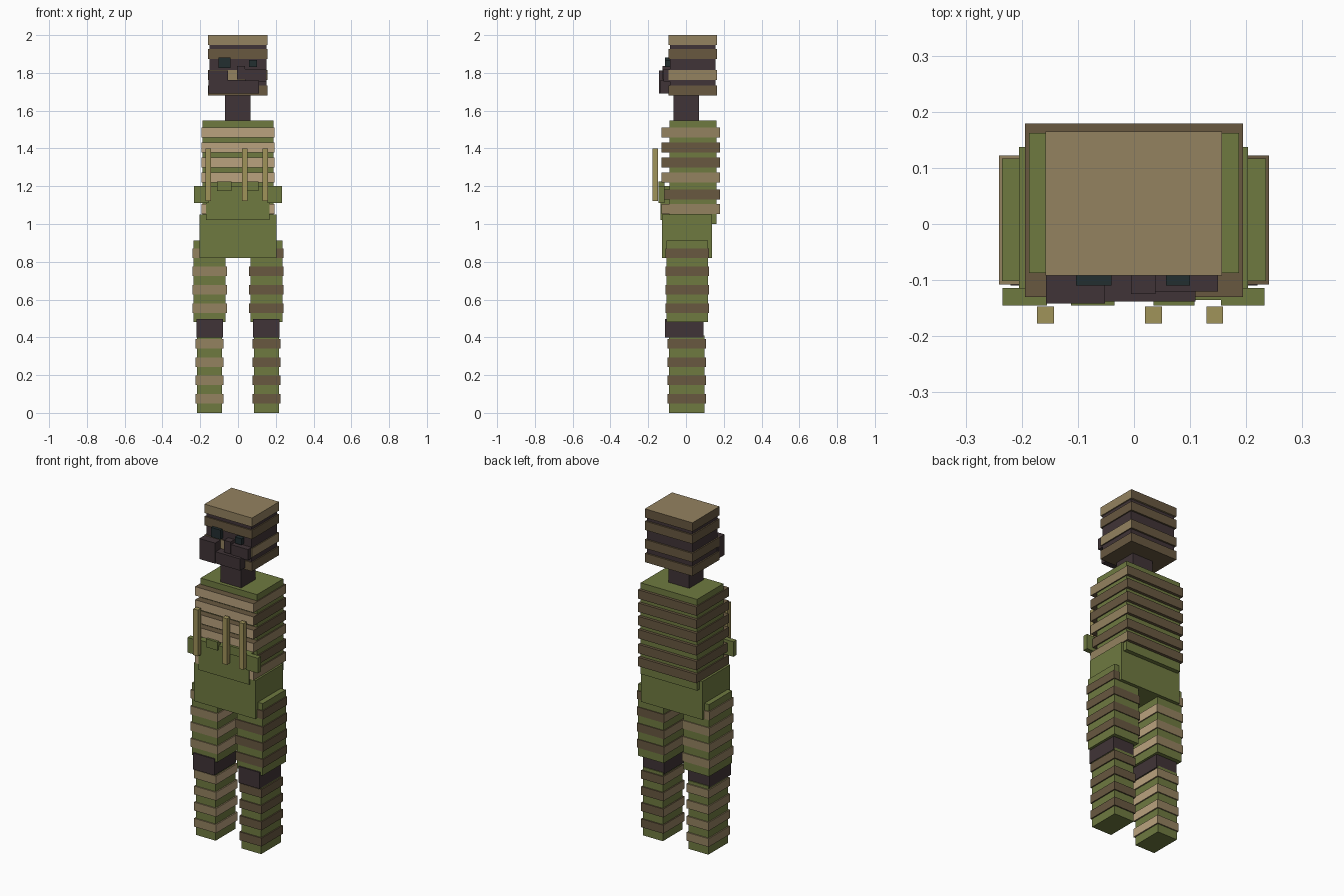
import bpy
import bmesh
from mathutils import Matrix, Vector

cube = bpy.data.objects.get("Cube")
if cube:
    bpy.data.objects.remove(cube)


def linear(v):
    v /= 255
    return v / 12.92 if v <= 0.04045 else ((v + 0.055) / 1.055) ** 2.4


def material(name, *rgb):
    mat = bpy.data.materials.new(name)
    mat.use_nodes = True
    col = [linear(c) for c in rgb] + [1]
    mat.diffuse_color = col
    mat.node_tree.nodes["Principled BSDF"].inputs["Base Color"].default_value = col
    return mat


green = material("moss green", 111, 122, 64)
tan = material("tan", 148, 130, 96)
light = material("light tan", 186, 162, 126)
brown = material("dark brown", 104, 88, 64)
dark = material("charcoal plum", 64, 52, 55)
teal = material("dark teal", 34, 46, 48)
olive = material("olive yellow", 160, 147, 90)


def box(name, x, y, z, mat, **sides):
    """Box from x, y, z ranges; sides (right, left, front, back) override mat."""
    bm = bmesh.new()
    bmesh.ops.create_cube(bm, size=1)
    size = Vector([r[1] - r[0] for r in (x, y, z)])
    centre = Vector([(r[1] + r[0]) / 2 for r in (x, y, z)])
    bm.transform(Matrix.Translation(centre) @ Matrix.Diagonal(size).to_4x4())
    mesh = bpy.data.meshes.new(name)
    mats = [mat]
    bm.normal_update()
    for face in bm.faces:
        n = face.normal
        side = ("left" if n.x > 0.5 else "right" if n.x < -0.5 else
                "front" if n.y < -0.5 else "back" if n.y > 0.5 else "flat")
        m = sides.get(side, mat)
        if m not in mats:
            mats.append(m)
        face.material_index = mats.index(m)
    for m in mats:
        mesh.materials.append(m)
    bm.to_mesh(mesh)
    bm.free()
    obj = bpy.data.objects.new(name, mesh)
    bpy.context.collection.objects.link(obj)
    return obj


BAND = 0.053

# Head: dark core wrapped by four bands
box("head_core", (-0.15, 0.15), (-0.085, 0.155), (1.69, 1.99), dark)
for i, (z, base, front, left) in enumerate([
        (1.947, tan, tan, tan), (1.873, brown, brown, brown),
        (1.763, brown, tan, tan), (1.68, brown, brown, brown)]):
    box(f"head_band_{i}", (-0.158, 0.157), (-0.092, 0.165), (z, z + BAND),
        base, front=front, left=left, back=brown, right=brown)

# Face
box("right_eye", (-0.103, -0.04), (-0.11, -0.08), (1.825, 1.882), teal)
box("left_eye", (0.057, 0.1), (-0.11, -0.08), (1.83, 1.867), teal)
box("cheek_guard", (-0.157, -0.052), (-0.142, -0.08), (1.69, 1.813), dark)
box("chin_guard", (-0.052, 0.11), (-0.138, -0.08), (1.69, 1.76), dark)
box("left_cheek", (0.038, 0.15), (-0.12, -0.08), (1.755, 1.82), dark)
box("nose", (-0.005, 0.038), (-0.125, -0.08), (1.765, 1.837), dark)
box("neck", (-0.07, 0.067), (-0.065, 0.07), (1.53, 1.7), dark)

# Torso with wrapped bands
box("torso", (-0.187, 0.187), (-0.087, 0.162), (1.0, 1.547), green)
for i, (z, left) in enumerate([(1.457, tan), (1.378, brown), (1.298, brown),
                               (1.219, tan), (1.13, brown), (1.052, tan)]):
    box(f"torso_band_{i}", (-0.194, 0.194), (-0.13, 0.179), (z, z + BAND),
        brown, front=light, left=left)
box("hips", (-0.205, 0.203), (-0.126, 0.137), (0.82, 1.05), green)
box("belly_panel", (-0.169, 0.168), (-0.135, -0.08), (1.02, 1.2), green)

# Pouches and vertical rods on the chest
for name, x, z in [("right_pouch", (-0.234, -0.155), (1.11, 1.2)),
                   ("left_pouch", (0.155, 0.233), (1.11, 1.2)),
                   ("right_pocket", (-0.112, -0.035), (1.175, 1.225)),
                   ("left_pocket", (0.035, 0.108), (1.175, 1.225))]:
    box(name, x, (-0.145, -0.114), z, green)
for i, x in enumerate((-0.158, 0.035, 0.144)):
    box(f"chest_rod_{i}", (x - 0.015, x + 0.015), (-0.177, -0.147),
        (1.123, 1.4), olive)

# Legs: the left one has brown bands, the right one tan
for side, s, mat, inner in (("left", 1, brown, {"right": tan}),
                            ("right", -1, tan, {"left": light})):
    def span(a, b):
        return sorted((s * a, s * b))
    box(f"{side}_thigh", span(0.066, 0.235), (-0.102, 0.117), (0.48, 0.912), green)
    box(f"{side}_knee", span(0.08, 0.22), (-0.11, 0.093), (0.4, 0.498), dark)
    box(f"{side}_shin", span(0.085, 0.217), (-0.09, 0.098), (0, 0.41), green)
    for i in range(4):
        z = 0.53 + i * 0.097
        box(f"{side}_thigh_band_{i}", span(0.059, 0.241), (-0.108, 0.122),
            (z, z + 0.05), mat, **inner)
        z = 0.05 + i * 0.097
        box(f"{side}_shin_band_{i}", span(0.077, 0.224), (-0.097, 0.105),
            (z, z + 0.05), mat, **inner)
